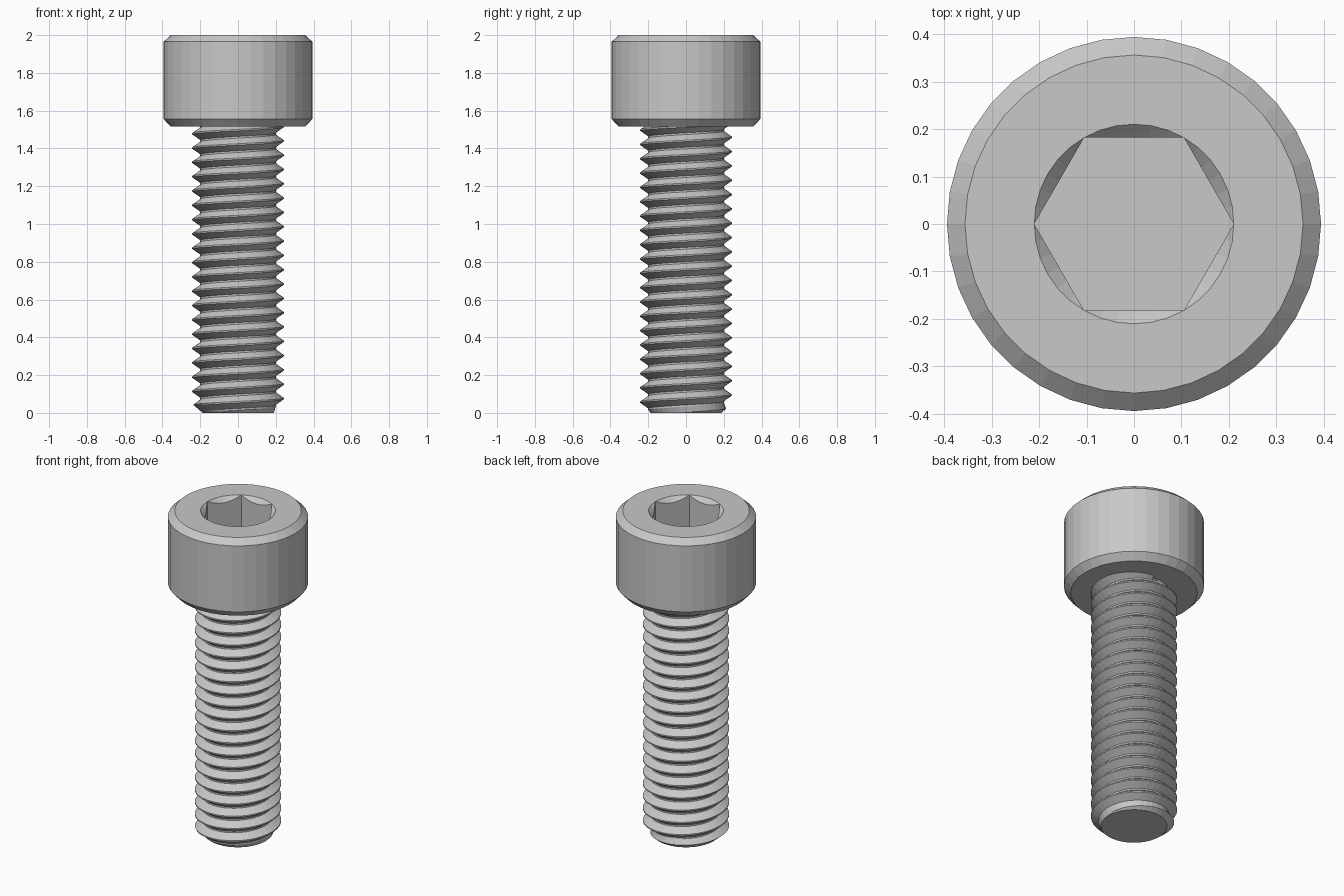
import bpy
import bmesh
from math import cos, sin, pi, radians

SIDES = 36
PITCH = 0.0758
MAJOR, MINOR = 0.2424, 0.2
HEAD_BASE = 1.515

if "Cube" in bpy.data.objects:
    bpy.data.objects.remove(bpy.data.objects["Cube"], do_unlink=True)

steel = bpy.data.materials.new("grey_steel")
steel.use_nodes = True
steel.diffuse_color = (0.58, 0.58, 0.58, 1)
steel.node_tree.nodes["Principled BSDF"].inputs["Base Color"].default_value = steel.diffuse_color


def make_skin(name, column, fill_ends):
    """Join one (radius, height) column per angle into a closed skin."""
    bm = bmesh.new()
    columns = []
    for i in range(SIDES + 1):
        a = 2 * pi * i / SIDES
        columns.append([bm.verts.new((r * cos(a), r * sin(a), z)) for r, z in column(i)])
    for left, right in zip(columns, columns[1:]):
        for k in range(len(left) - 1):
            bm.faces.new((left[k], right[k], right[k + 1], left[k + 1]))
    bmesh.ops.remove_doubles(bm, verts=bm.verts, dist=0.0002)
    if fill_ends:
        rim = [e for e in bm.edges if e.is_boundary]
        bmesh.ops.holes_fill(bm, edges=rim, sides=0)
    bmesh.ops.recalc_face_normals(bm, faces=bm.faces)
    mesh = bpy.data.meshes.new(name)
    bm.to_mesh(mesh)
    bm.free()
    mesh.materials.append(steel)
    obj = bpy.data.objects.new(name, mesh)
    bpy.context.collection.objects.link(obj)
    return obj


# Cap head: chamfered cylinder, countersunk rim and hexagonal socket
def head_column(i):
    angle = radians((i * 360 / SIDES) % 60 - 30)
    hex_r = 0.182 / cos(angle)
    rim = 0.2102
    return [(0.15, HEAD_BASE), (0.356, HEAD_BASE), (0.394, 1.556), (0.394, 1.965),
            (0.356, 2), (rim, 2), (hex_r, 2 - (rim - hex_r)), (hex_r, 1.757)]


# Threaded shank: right-hand helix with a tapered tip, its top sunk in the head
def thread_column(i):
    profile = [(MAJOR, -0.05), (MAJOR, 0.05), (MINOR, 0.44), (MINOR, 0.56)]
    top = HEAD_BASE + 0.015
    points = []
    for turn in range(-2, 23):
        for r, offset in profile:
            z = (turn + offset + i / SIDES) * PITCH
            if z >= top:
                r, z = MINOR, top
            z = max(z, 0)
            points.append((min(r, 0.186 + 1.2 * z), z))
    return points


make_skin("socket_head", head_column, True)
make_skin("threaded_shank", thread_column, True)
